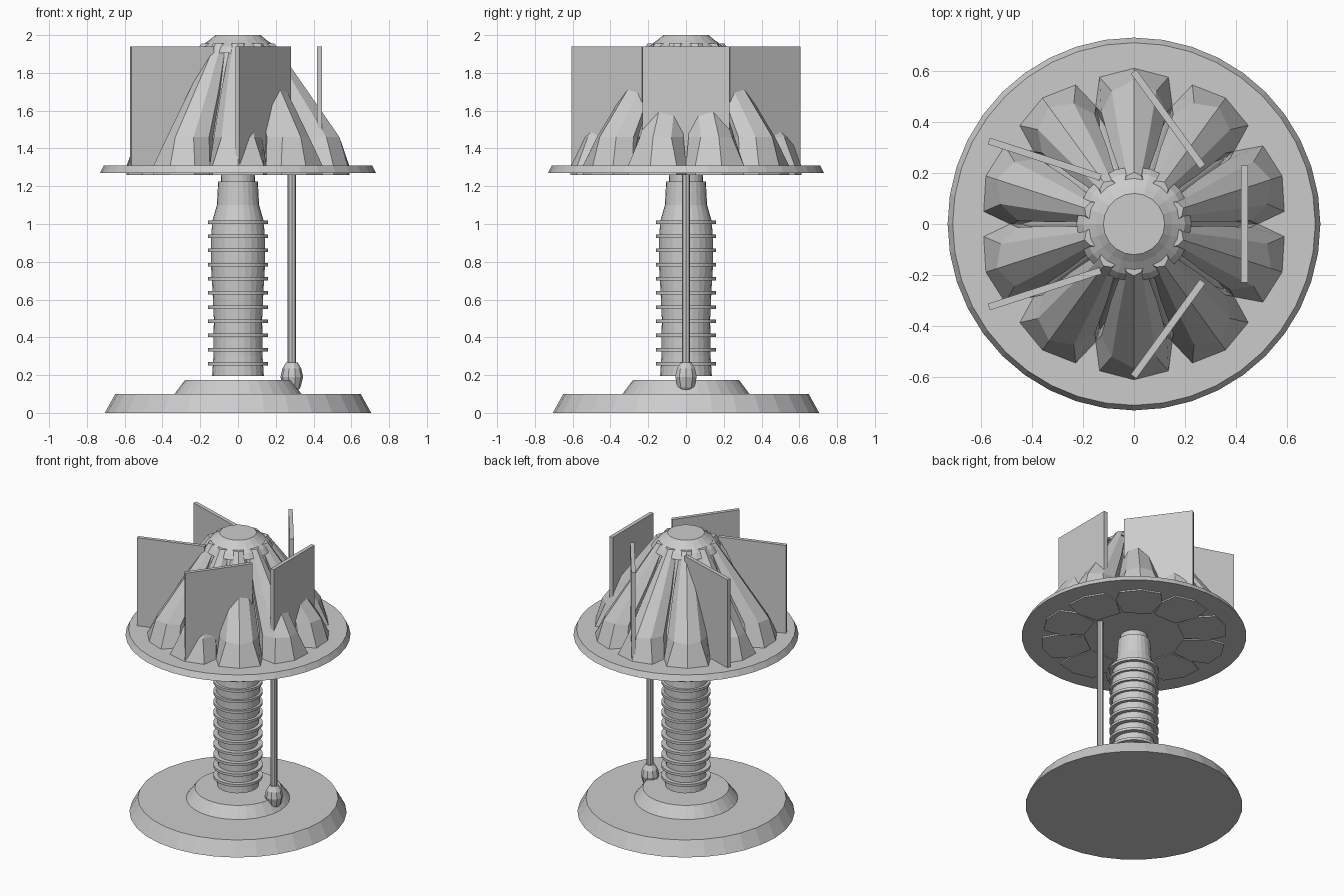
import bpy, bmesh
from math import sin, cos, pi, radians
from mathutils import Matrix

if "Cube" in bpy.data.objects:
    bpy.data.objects.remove(bpy.data.objects["Cube"])


def make(name, bm):
    bmesh.ops.recalc_face_normals(bm, faces=bm.faces)
    me = bpy.data.meshes.new(name)
    bm.to_mesh(me)
    bm.free()
    ob = bpy.data.objects.new(name, me)
    bpy.context.collection.objects.link(ob)
    return ob


def loft(bm, rings):
    """Skin a stack of point loops and cap both ends."""
    vs = [[bm.verts.new(p) for p in r] for r in rings]
    n = len(vs[0])
    for a, b in zip(vs, vs[1:]):
        for i in range(n):
            j = (i + 1) % n
            bm.faces.new((a[i], a[j], b[j], b[i]))
    bm.faces.new(vs[0][::-1])
    bm.faces.new(vs[-1])


def lathe(name, profile, sides=32, x=0.0):
    bm = bmesh.new()
    loft(bm, [[(x + r * cos(2 * pi * i / sides), r * sin(2 * pi * i / sides), z)
               for i in range(sides)] for r, z in profile])
    return make(name, bm)


# Stepped round foot
lathe("base", [(0.705, 0), (0.65, 0.10)])
lathe("base_step", [(0.34, 0.095), (0.28, 0.175)])

# Turned stem with stacked rings
lathe("stem", [(0.137, 0.195), (0.13, 0.30), (0.128, 0.50), (0.135, 0.65), (0.143, 0.78),
               (0.143, 0.93), (0.135, 1.02), (0.112, 1.10), (0.105, 1.225)], 24)
lathe("stem_neck", [(0.09, 1.22), (0.088, 1.28)], 24)
for k in range(11):
    z = 0.26 + 0.075 * k
    lathe(f"stem_ring_{k + 1}", [(0.16, z - 0.009), (0.16, z + 0.009)])

# Shade rim, inner cone and top cap
lathe("shade_rim", [(0.73, 1.27), (0.71, 1.31)], 40)
lathe("shade_core", [(0.45, 1.265), (0.19, 1.93)], 20)
lathe("shade_cap", [(0.225, 1.905), (0.20, 1.94), (0.15, 1.975), (0.12, 2.0)], 20)

# Ten flared ribs around the shade: z, ridge radius, half width
levels = [(1.26, 0.612, 0.15), (1.31, 0.61, 0.15), (1.46, 0.565, 0.128),
          (1.70, 0.39, 0.09), (1.955, 0.203, 0.04)]
bm = bmesh.new()
for k in range(10):
    a = radians(18 + 36 * k)
    rings = []
    for z, R, w in levels:
        d = 0.035 if z < 1.4 else w * 0.35
        s = 0.9 if z < 1.4 else 0.68
        half = [(R - d, w * s), (R - max(w, d * 1.2), w), (R - 2 * w, w * 0.6)]
        loop = [(R, 0)] + half + [(x, -y) for x, y in half[::-1]]
        rings.append([(x * cos(a) - y * sin(a), x * sin(a) + y * cos(a), z) for x, y in loop])
    loft(bm, rings)
make("shade_ribs", bm)

# Five upright panels, each turned by half of its position angle
for k in range(5):
    a = radians(72 * k)
    bm = bmesh.new()
    bmesh.ops.create_cube(bm, size=1, matrix=(
        Matrix.Translation((0.432 * cos(a), 0.432 * sin(a), 1.625))
        @ Matrix.Rotation(a / 2, 4, 'Z')
        @ Matrix.Diagonal((0.027, 0.46, 0.63, 1))))
    make(f"panel_{k + 1}", bm)

# Pull rod with its weight
lathe("pull_rod", [(0.022, 0.2), (0.022, 1.28)], 8, 0.285)
lathe("pull_weight", [(0.025, 0.11), (0.046, 0.135), (0.06, 0.19), (0.05, 0.235),
                      (0.03, 0.268)], 10, 0.285)
